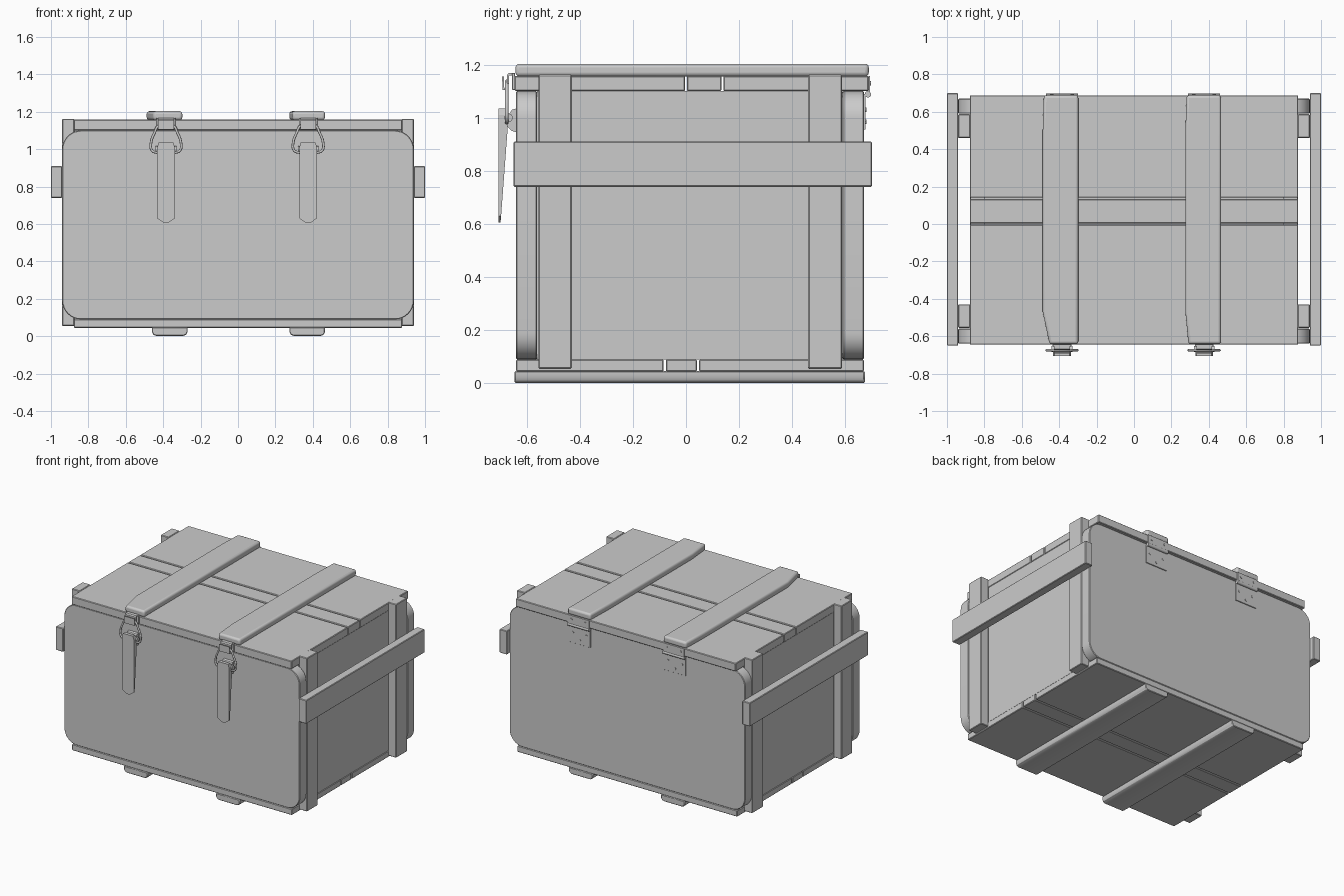
import bpy, bmesh, math
from mathutils import Vector

if "Cube" in bpy.data.objects:
    bpy.data.objects.remove(bpy.data.objects["Cube"])


def finish(name, bm, bevel=0.0, segments=1):
    bmesh.ops.recalc_face_normals(bm, faces=bm.faces)
    me = bpy.data.meshes.new(name)
    bm.to_mesh(me)
    bm.free()
    ob = bpy.data.objects.new(name, me)
    bpy.context.collection.objects.link(ob)
    if bevel:
        mod = ob.modifiers.new("edge_bevel", "BEVEL")
        mod.width, mod.segments = bevel, segments
        mod.limit_method = "ANGLE"
    return ob


def smooth(ob):
    bpy.ops.object.select_all(action="DESELECT")
    ob.select_set(True)
    bpy.context.view_layer.objects.active = ob
    bpy.ops.object.shade_smooth_by_angle(angle=math.radians(35))


def box(name, x, y, z, bevel=0.004, segments=1):
    bm = bmesh.new()
    bmesh.ops.create_cube(bm, size=1)
    for v in bm.verts:
        v.co = [(r[0] + r[1]) / 2 + c * (r[1] - r[0]) for r, c in zip((x, y, z), v.co)]
    return finish(name, bm, bevel, segments)


def prism(name, pts, axis, lo, hi, bevel=0.0, segments=1):
    """Extrude a 2D outline along the given axis between lo and hi."""
    bm = bmesh.new()
    rings = []
    for d in (lo, hi):
        ring = []
        for p in pts:
            co = list(p)
            co.insert(axis, d)
            ring.append(bm.verts.new(co))
        rings.append(ring)
    bm.faces.new(rings[0])
    bm.faces.new(rings[1])
    for i in range(len(pts)):
        j = (i + 1) % len(pts)
        bm.faces.new((rings[0][i], rings[0][j], rings[1][j], rings[1][i]))
    return finish(name, bm, bevel, segments)


def rounded_rect(x0, x1, z0, z1, r, n=8):
    pts = []
    for cx, cz, a0 in ((x1 - r, z1 - r, 0), (x0 + r, z1 - r, 90),
                       (x0 + r, z0 + r, 180), (x1 - r, z0 + r, 270)):
        for i in range(n + 1):
            a = math.radians(a0 + 90 * i / n)
            pts.append((cx + r * math.cos(a), cz + r * math.sin(a)))
    return pts


def cylinder(name, centre, axis, radius, length, sides=12):
    bm = bmesh.new()
    bmesh.ops.create_cone(bm, cap_ends=True, segments=sides,
                          radius1=radius, radius2=radius, depth=length)
    rot = Vector((0, 0, 1)).rotation_difference(Vector(axis))
    for v in bm.verts:
        v.co = rot @ v.co + Vector(centre)
    ob = finish(name, bm)
    smooth(ob)
    return ob


def wire(name, pts, radius):
    cu = bpy.data.curves.new(name, "CURVE")
    cu.dimensions = "3D"
    cu.bevel_depth, cu.bevel_resolution, cu.resolution_u = radius, 2, 4
    sp = cu.splines.new("BEZIER")
    sp.bezier_points.add(len(pts) - 1)
    for bp, p in zip(sp.bezier_points, pts):
        bp.co = p
        bp.handle_left_type = bp.handle_right_type = "AUTO"
    sp.use_cyclic_u = True
    ob = bpy.data.objects.new(name, cu)
    bpy.context.collection.objects.link(ob)


# Front and back panels with rounded corners
for name, y0, y1 in (("front_panel", -0.64, -0.56), ("back_panel", 0.59, 0.67)):
    smooth(prism(name, rounded_rect(-0.94, 0.94, 0.09, 1.10, 0.1), 1, y0, y1, 0.004))

# Side panels, corner posts and carrying rails
for side, s in (("right", 1), ("left", -1)):
    def span(a, b):
        return tuple(sorted((s * a, s * b)))
    box(side + "_side_panel", span(0.80, 0.875), (-0.56, 0.59), (0.09, 1.10), 0)
    for end, y in (("front", (-0.555, -0.43)), ("back", (0.46, 0.587))):
        box(f"{side}_{end}_post", span(0.875, 0.94), y, (0.055, 1.162))
    box(side + "_rail", span(0.94, 1.0), (-0.65, 0.70), (0.74, 0.91))

# Lid planks and floor planks, separated by narrow grooves
for name, cuts, z in (("lid_plank", (-0.645, 0.0, 0.137, 0.688), (1.10, 1.158)),
                      ("floor_plank", (-0.64, -0.08, 0.045, 0.67), (0.045, 0.09))):
    for i in range(3):
        y0 = cuts[i] + (0.004 if i else 0)
        y1 = cuts[i + 1] - (0.004 if i < 2 else 0)
        box(f"{name}_{i + 1}", (-0.878, 0.878), (y0, y1), z, 0.004)

# Battens across the lid, with one worn corner, and skids below the floor
for side, x0, worn in (("left", -0.488, 0.036), ("right", 0.275, 0.016)):
    x1 = x0 + 0.19
    outline = [(x0 + worn, -0.642), (x1, -0.642), (x1, 0.688), (x0 + 0.006, 0.688),
               (x0, 0.5), (x0, -0.47)]
    smooth(prism(side + "_lid_batten", outline, 2, 1.156, 1.203, 0.014, 3))
for side, x0 in (("left", -0.46), ("right", 0.275)):
    section = [(x0, 0.047), (x0, 0.022), (x0 + 0.007, 0.008), (x0 + 0.022, 0.002),
               (x0 + 0.168, 0.002), (x0 + 0.183, 0.008), (x0 + 0.19, 0.022), (x0 + 0.19, 0.047)]
    smooth(prism(side + "_floor_skid", section, 1, -0.645, 0.673, 0.004))

for side, cx in (("left", -0.385), ("right", 0.375)):
    # Catch plate on the lid, folded into an upturned hook
    hook = [(-0.643, 1.168), (-0.668, 1.168), (-0.674, 1.16), (-0.674, 1.112), (-0.684, 1.112),
            (-0.686, 1.155), (-0.692, 1.155), (-0.691, 1.105), (-0.668, 1.103),
            (-0.666, 1.158), (-0.643, 1.16)]
    prism(side + "_catch_hook", hook, 0, cx - 0.042, cx + 0.042)
    box(side + "_catch_plate", (cx - 0.05, cx + 0.05), (-0.655, -0.643), (1.105, 1.168), 0.002)

    # Pull ring
    half = [(0.04, 1.125), (0.06, 1.09), (0.08, 1.035), (0.075, 0.993), (0.045, 0.982)]
    loop = half + [(-x, z) for x, z in reversed(half)]
    wire(side + "_pull_ring", [(cx + x, -0.675, z) for x, z in loop], 0.007)

    # Latch mount and pivot
    mount = [(-0.638, 1.035), (-0.655, 1.03), (-0.675, 1.0), (-0.675, 0.97),
             (-0.655, 0.95), (-0.638, 0.945)]
    prism(side + "_latch_mount", mount, 0, cx - 0.038, cx + 0.038)
    cylinder(side + "_latch_pivot", (cx, -0.668, 1.0), (1, 0, 0), 0.016, 0.11)

    # Tapering lever with a blunt pointed tip
    bm = bmesh.new()
    rows = []
    for z, w, back in ((1.035, 0.040, -0.682), (1.01, 0.047, -0.668), (0.95, 0.047, -0.672),
                       (0.63, 0.047, -0.696), (0.606, 0.012, -0.698)):
        rows.append([bm.verts.new((cx + sx * w, y, z))
                     for sx, y in ((-1, -0.705), (1, -0.705), (1, back), (-1, back))])
    for a, b in zip(rows, rows[1:]):
        for i in range(4):
            j = (i + 1) % 4
            bm.faces.new((a[i], a[j], b[j], b[i]))
    bm.faces.new(rows[0])
    bm.faces.new(rows[-1])
    finish(side + "_latch_lever", bm)

    # Back hinge: two leaves, knuckle and screws
    box(side + "_hinge_upper_leaf", (cx - 0.085, cx + 0.085), (0.686, 0.693), (1.095, 1.158), 0.001)
    box(side + "_hinge_lower_leaf", (cx - 0.085, cx + 0.085), (0.668, 0.676), (0.955, 1.09), 0.001)
    cylinder(side + "_hinge_knuckle", (cx, 0.685, 1.088), (1, 0, 0), 0.012, 0.17)
    for i, (dx, y, z) in enumerate(((-0.055, 0.693, 1.13), (0.055, 0.693, 1.13),
                                    (-0.055, 0.676, 1.03), (0.055, 0.676, 1.03), (0, 0.676, 0.985))):
        cylinder(f"{side}_hinge_screw_{i + 1}", (cx + dx, y, z), (0, 1, 0), 0.009, 0.006, 8)
